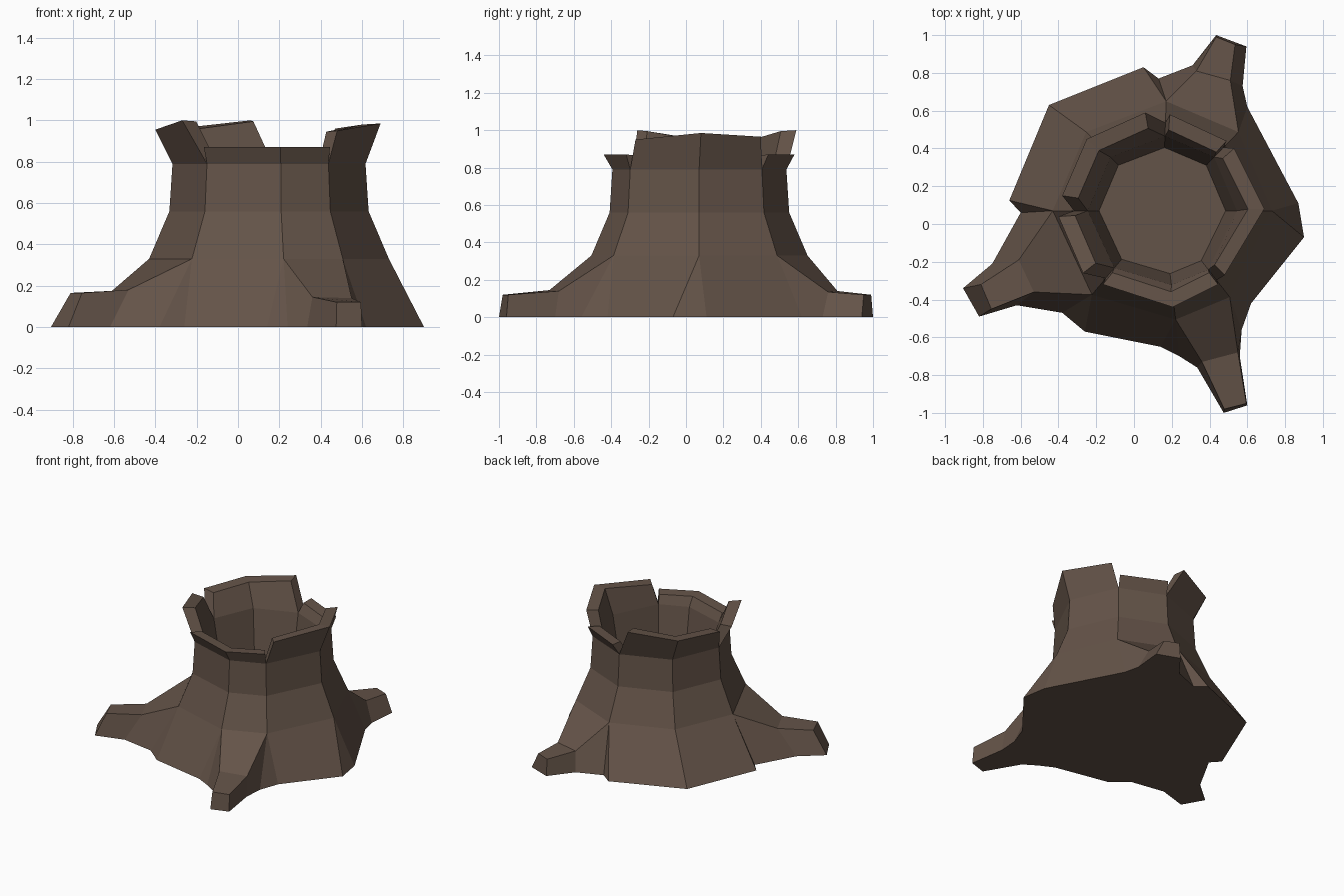
import bpy, bmesh, math
from mathutils import Vector

if "Cube" in bpy.data.objects:
    bpy.data.objects.remove(bpy.data.objects["Cube"])

bark = bpy.data.materials.new("brown bark")
bark.diffuse_color = (0.127, 0.087, 0.065, 1)
bark.use_nodes = True
bark.node_tree.nodes["Principled BSDF"].inputs["Base Color"].default_value = bark.diffuse_color

CX, CY = 0.15, 0.07
ANGLES = [0, 46, 88, 134, 180, 230, 277, 308]
bm = bmesh.new()


def face(*pts):
    vs = [bm.verts.new(p) for p in pts]
    bm.faces.new(vs)


def ring(r, z):
    return [Vector((CX + r * math.cos(math.radians(a)), CY + r * math.sin(math.radians(a)), z))
            for a in ANGLES]


def bridge(a, b):
    for i in range(8):
        j = (i + 1) % 8
        face(a[i], a[j], b[j], b[i])


# trunk walls outside, hollow inside with a floor
skirt, waist, neck = ring(0.58, 0.33), ring(0.482, 0.56), ring(0.467, 0.79)
inner, floor = ring(0.395, 0.80), ring(0.335, 0.45)
bridge(skirt, waist)
bridge(waist, neck)
bridge(floor, inner)
face(*floor)

# flared base: one ground outline per trunk side, counter-clockwise from side 0
ground = [
    [(.87, .11), (.60, .62)],
    [(.60, .62), (.575, .73), (.595, .94), (.435, 1.0), (.31, .84), (.13, .77)],
    [(.05, .83), (-.45, .63)],
    [(-.45, .63), (-.66, .125)],
    [(-.60, .06), (-.75, -.21), (-.905, -.34), (-.82, -.49), (-.62, -.43), (-.38, -.47)],
    [(-.26, -.57), (.14, -.65)],
    [(.24, -.70), (.335, -.76), (.475, -1.0), (.60, -.96), (.56, -.70), (.57, -.56)],
    [(.62, -.42), (.90, -.07)],
]
# top of each root: knee, tip, tip, knee
root_tops = {
    1: [(.51, .76, .135), (.535, .95, .12), (.435, .99, .12), (.33, .81, .14)],
    4: [(-.61, -.19, .175), (-.81, -.32, .165), (-.755, -.45, .165), (-.53, -.36, .18)],
    6: [(.36, -.73, .145), (.478, -.98, .12), (.595, -.95, .12), (.55, -.68, .14)],
}
outline = []
for i, pts in enumerate(ground):
    g = [Vector((x, y, 0)) for x, y in pts]
    a, b = skirt[i], skirt[(i + 1) % 8]
    if i in root_tops:
        k1, t1, t2, k2 = root_tops[i]
        upper = [a, k1, t1, t2, k2, b]
        for n in range(5):
            face(upper[n], g[n], g[n + 1], upper[n + 1])
        face(a, k1, k2, b)
        face(k1, t1, t2, k2)
    else:
        face(a, g[0], g[1], b)
    # crease between neighbouring sides
    nxt = Vector((*ground[(i + 1) % 8][0], 0))
    if (nxt - g[-1]).length > 0.001:
        face(b, g[-1], nxt)
        outline += g
    else:
        outline += g[:-1]
face(*reversed(outline))


# broken rim: lips with closed ends, flaring out from the neck
def lip(start, tops, thick=0.84):
    rows = []
    for n, (x, y, z) in enumerate(tops):
        i = (start + n) % 8
        rows.append((neck[i], Vector((x, y, z)),
                     Vector((CX + (x - CX) * thick, CY + (y - CY) * thick, z - 0.005)), inner[i]))
    for r, s in zip(rows, rows[1:]):
        for k in range(3):
            face(r[k], s[k], s[k + 1], r[k + 1])
    face(*rows[0])
    face(*reversed(rows[-1]))


lip(7, [(.48, -.27, .95), (.69, .08, .985), (.53, .40, .965)])
lip(1, [(.49, .44, .87), (.19, .58, .87)])
lip(2, [(.06, .59, 1.0), (-.25, .45, .965), (-.38, .15, .955)])
lip(4, [(-.40, .04, .955), (-.27, -.26, 1.0)])
lip(5, [(-.165, -.32, .87), (.205, -.44, .87), (.445, -.32, .87)])

bmesh.ops.remove_doubles(bm, verts=bm.verts, dist=0.0005)
bmesh.ops.recalc_face_normals(bm, faces=bm.faces)
mesh = bpy.data.meshes.new("hollow_stump")
bm.to_mesh(mesh)
bm.free()
mesh.materials.append(bark)
bpy.context.collection.objects.link(bpy.data.objects.new("hollow_stump", mesh))
